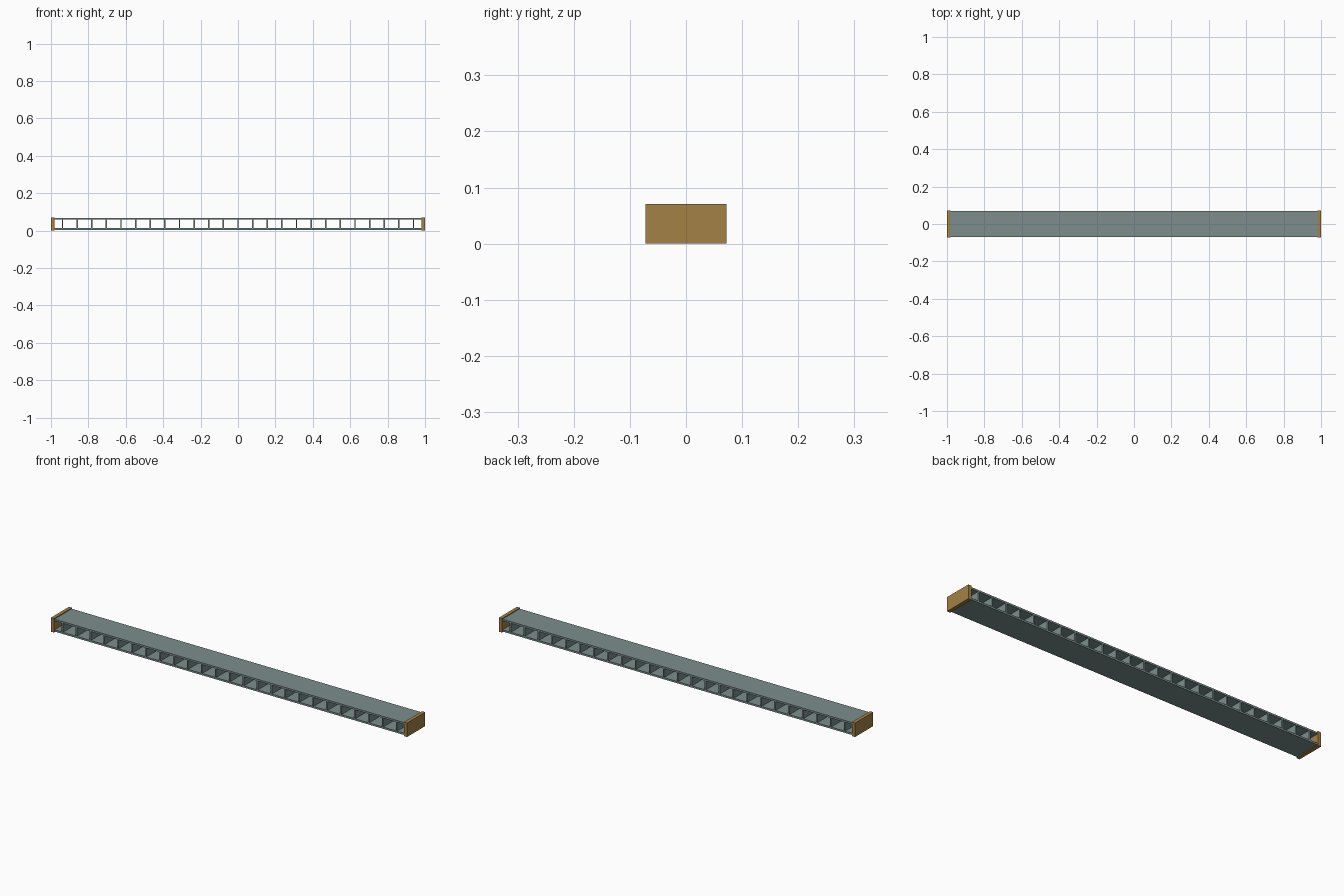
import bpy

if "Cube" in bpy.data.objects:
    bpy.data.objects.remove(bpy.data.objects["Cube"])

def material(name, color):
    m = bpy.data.materials.new(name)
    m.diffuse_color = color
    m.use_nodes = True
    m.node_tree.nodes["Principled BSDF"].inputs["Base Color"].default_value = m.diffuse_color
    return m

steel = material("grey_green", (0.2, 0.27, 0.27, 1))
brass = material("ochre", (0.37, 0.22, 0.06, 1))

def box(name, center, size, mat):
    bpy.ops.mesh.primitive_cube_add(size=1, location=center)
    o = bpy.context.object
    o.name = name
    o.scale = size
    bpy.ops.object.transform_apply(location=False, rotation=False, scale=True)
    o.data.materials.append(mat)
    return o

# long top and bottom plates
for name, z in (("bottom_plate", 0.0085), ("top_plate", 0.0625)):
    box(name, (0, 0, z), (1.965, 0.138, 0.009), steel)

# evenly spaced cross ribs between the plates
rib_count, pitch = 25, 0.0782
for i in range(rib_count):
    x = (i - (rib_count - 1) / 2) * pitch
    box(f"rib_{i + 1}", (x, 0, 0.0355), (0.007, 0.138, 0.047), steel)

# end caps
for name, s in (("left_cap", -1), ("right_cap", 1)):
    box(name, (s * 0.991, 0, 0.0355), (0.018, 0.145, 0.071), brass)
